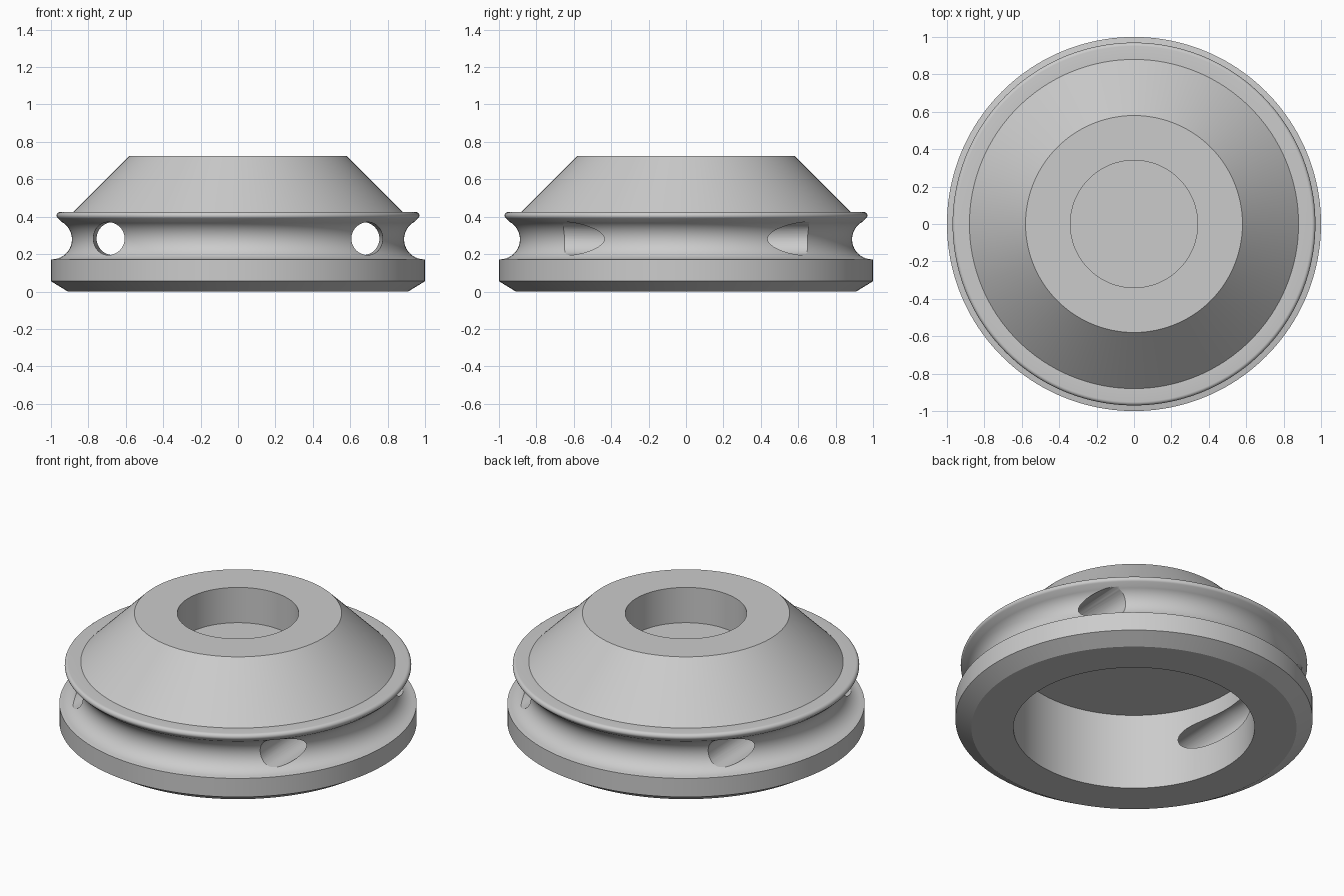
import bpy, bmesh, math

if "Cube" in bpy.data.objects:
    bpy.data.objects.remove(bpy.data.objects["Cube"])

SEGMENTS = 160

grey = bpy.data.materials.new("satin grey")
grey.diffuse_color = (0.6, 0.6, 0.6, 1)
grey.use_nodes = True
grey.node_tree.nodes["Principled BSDF"].inputs["Base Color"].default_value = grey.diffuse_color


def make_object(name, bm):
    bmesh.ops.recalc_face_normals(bm, faces=bm.faces)
    mesh = bpy.data.meshes.new(name)
    bm.to_mesh(mesh)
    bm.free()
    mesh.materials.append(grey)
    obj = bpy.data.objects.new(name, mesh)
    bpy.context.collection.objects.link(obj)
    return obj


def skin(name, rings):
    """Join matching rings of points into a closed tube with capped ends."""
    bm = bmesh.new()
    loops = [[bm.verts.new(p) for p in ring] for ring in rings]
    for a, b in zip(loops, loops[1:]):
        n = len(a)
        for i in range(n):
            j = (i + 1) % n
            bm.faces.new((a[i], a[j], b[j], b[i]))
    bm.faces.new(loops[0])
    bm.faces.new(loops[-1])
    return make_object(name, bm)


def arc(cr, cz, radius, start, end, steps):
    angles = [math.radians(start + (end - start) * i / steps) for i in range(steps + 1)]
    return [(cr + radius * math.cos(a), cz + radius * math.sin(a)) for a in angles]


# Lathe profile (radius, height): underside bore, rim, groove, flange, cone, top recess
profile = [(0.675, 0.47), (0.675, 0.0), (0.91, 0.0), (1.0, 0.055), (1.0, 0.17)]
profile += arc(0.995, 0.279, 0.107, 268, 118, 20)
profile += arc(0.951, 0.406, 0.019, -60, 90, 10)
profile += [(0.88, 0.425), (0.58, 0.725), (0.34, 0.725), (0.34, 0.507)]

turns = [2 * math.pi * i / SEGMENTS for i in range(SEGMENTS)]
body = skin("grooved_wheel_body",
            [[(r * math.cos(t), r * math.sin(t), z) for t in turns] for r, z in profile])

# Side channels: slightly bent bores running front to back through the groove
for side, label in ((-1, "left"), (1, "right")):
    rings = []
    for y, x in ((-1.1, 0.712), (0, 0.668), (1.1, 0.712)):
        rings.append([(side * (x + 0.088 * math.cos(2 * math.pi * i / 48)), y,
                       0.283 + 0.088 * math.sin(2 * math.pi * i / 48)) for i in range(48)])
    cutter = skin(label + "_channel_cutter", rings)
    cutter.hide_render = True
    cutter.hide_set(True)
    cut = body.modifiers.new(label + " channel", "BOOLEAN")
    cut.operation = "DIFFERENCE"
    cut.solver = "EXACT"
    cut.object = cutter

# Bake the cuts, then smooth the curved surfaces
bpy.context.view_layer.update()
evaluated = body.evaluated_get(bpy.context.evaluated_depsgraph_get())
baked = bpy.data.meshes.new_from_object(evaluated)
body.modifiers.clear()
body.data = baked
for label in ("left", "right"):
    bpy.data.objects.remove(bpy.data.objects[label + "_channel_cutter"])

bpy.ops.object.select_all(action="DESELECT")
body.select_set(True)
bpy.context.view_layer.objects.active = body
bpy.ops.object.shade_smooth_by_angle(angle=math.radians(28))
